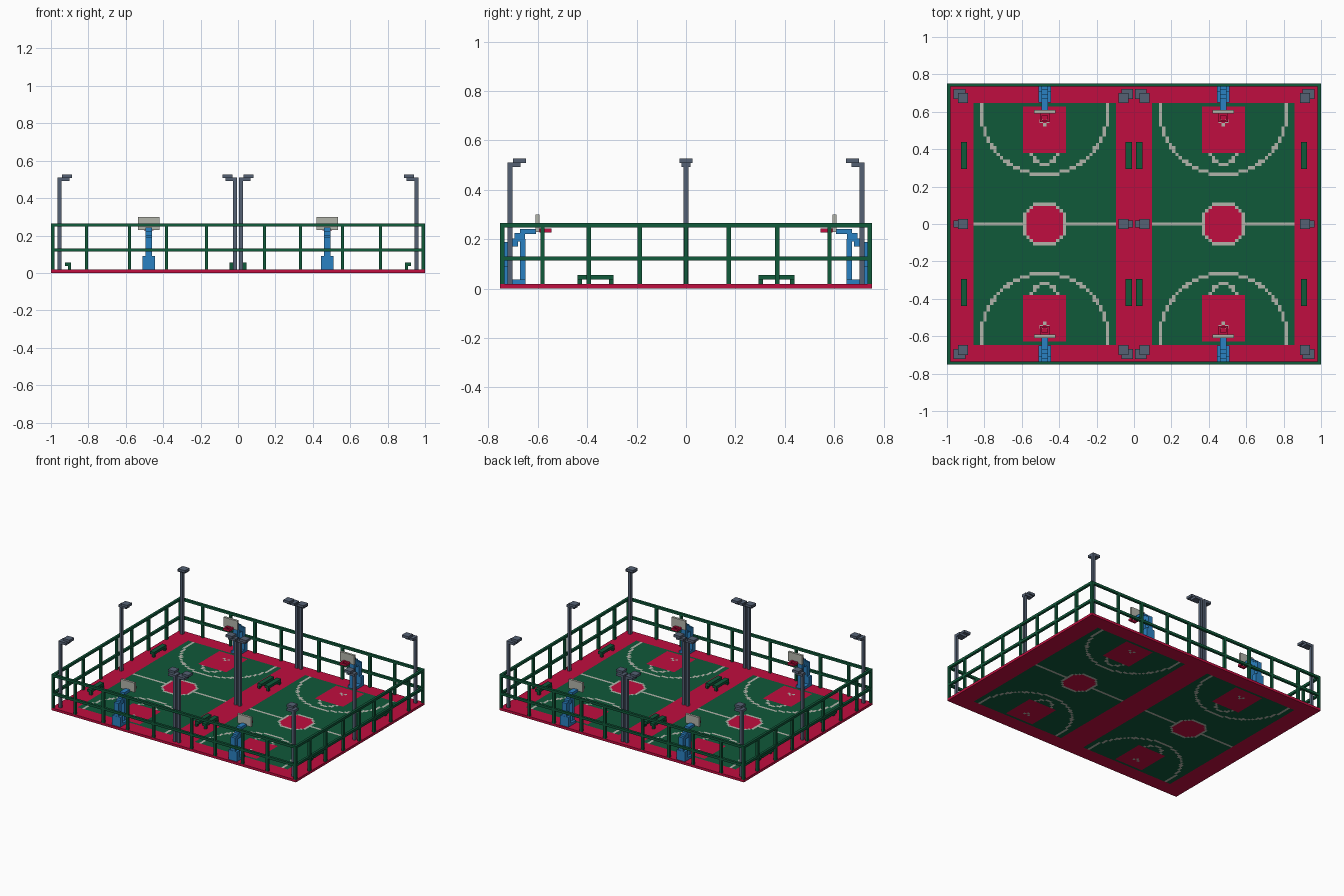
import bpy, bmesh
from math import hypot
from mathutils import Matrix

if "Cube" in bpy.data.objects:
    bpy.data.objects.remove(bpy.data.objects["Cube"], do_unlink=True)


def material(name, rgb):
    m = bpy.data.materials.new(name)
    m.use_nodes = True
    m.diffuse_color = (*rgb, 1)
    m.node_tree.nodes["Principled BSDF"].inputs["Base Color"].default_value = (*rgb, 1)
    return m


RED = material("court red", (0.53, 0.004, 0.05))
GREEN = material("court green", (0.005, 0.10, 0.042))
WHITE = material("line white", (0.45, 0.46, 0.41))
GREY = material("lamp grey", (0.09, 0.12, 0.175))
BLUE = material("hoop blue", (0.023, 0.22, 0.54))

COLS, ROWS = 113, 85
V = 2 / COLS                      # block size
HX, HY = 1.0, ROWS * V / 2        # half extents of the floor


def finish(name, bm, *mats):
    me = bpy.data.meshes.new(name)
    bm.to_mesh(me)
    bm.free()
    for m in mats:
        me.materials.append(m)
    ob = bpy.data.objects.new(name, me)
    bpy.context.scene.collection.objects.link(ob)
    return ob


def boxes(name, mat, parts):
    """One object from boxes given as ((x0, x1), (y0, y1), (z0, z1))."""
    bm = bmesh.new()
    for part in parts:
        mid = [(a + b) / 2 for a, b in part]
        size = [abs(b - a) for a, b in part]
        bmesh.ops.create_cube(bm, size=1, matrix=Matrix.Translation(mid) @ Matrix.Diagonal((*size, 1)))
    return finish(name, bm, mat)


def span(c, w=V):
    return (c - w / 2, c + w / 2)


# Floor markings: 0 red, 1 green, 2 white, in block units
def paint(x, y):
    dx, y = abs(abs(x) - 27), abs(y)
    if dx > 21 or y > 36:
        return 0
    centre = hypot(dx, y)
    if centre < 6.0:
        return 0
    if centre < 7.0 or y == 0:
        return 2
    if dx <= 1 and y == 30 + dx:
        return 2
    if dx <= 6 and 22 <= y <= 35:
        return 0
    if y < 22 and abs(hypot(dx, y - 21.7) - 3.7) < 0.5:
        return 2
    if y >= 32 and dx == 19:
        return 2
    if y < 34 and abs(hypot(dx, y - 34) - 19) < 0.5:
        return 2
    return 1


# Floor slab, painted through to the underside
bm = bmesh.new()
bmesh.ops.create_grid(bm, x_segments=COLS, y_segments=ROWS, size=1,
                      matrix=Matrix.Diagonal((HX, HY, 1, 1)))
top = bmesh.ops.extrude_face_region(bm, geom=bm.faces[:])["geom"]
bmesh.ops.translate(bm, vec=(0, 0, V), verts=[g for g in top if isinstance(g, bmesh.types.BMVert)])
bmesh.ops.recalc_face_normals(bm, faces=bm.faces[:])
for f in bm.faces:
    if abs(f.normal.z) > 0.5:
        c = f.calc_center_median() / V
        f.material_index = paint(round(c.x), round(c.y))
finish("court_floor", bm, RED, GREEN, WHITE)

# Fence: two rails and posts on each side
TOP = 0.265
rails = [span(TOP - V / 2), span(0.122)]
posts_x = [-HX + V / 2, -0.81, -0.58, -0.382, -0.168, 0.142, 0.334, 0.559, 0.762, HX - V / 2]
posts_y = [-0.581, -0.394, -0.187, 0, 0.173, 0.37, 0.581]
for s, name in ((-1, "front"), (1, "back")):
    y = span(s * (HY - V / 2))
    boxes(name + "_fence", GREEN, [((-HX, HX), y, r) for r in rails]
          + [(span(p), y, (V, TOP)) for p in posts_x])
for s, name in ((-1, "right"), (1, "left")):
    x = span(s * (HX - V / 2))
    boxes(name + "_fence", GREEN, [(x, (-HY + V, HY - V), r) for r in rails]
          + [(x, span(p), (V, TOP)) for p in posts_y])

# Lamps: heads lean towards the courts, diagonally in the corners
for s in (-1, 1):
    for place, px, d in (("outer", 0.954, -1), ("inner", 0.016, 1)):
        for row in (-1, 0, 1):
            py = row * 0.712

            def along_x(a, b):
                return (s * (px + d * a), s * (px + d * b))

            def along_y(a, b):
                return (py - row * a, py - row * b) if row else span(0, b - a)

            boxes(f"{place}_lamp", GREY, [
                (span(s * px, 0.02), span(py, 0.02), (V, 0.51)),
                (along_x(-0.01, 0.052), along_y(-0.01, 0.043) if row else span(0, 0.036), (0.492, 0.51)),
                (along_x(0.014, 0.067), along_y(0.012, 0.065), (0.508, 0.526)),
            ])

# Benches beside each court
for sx in (-1, 1):
    for sy in (-1, 1):
        for place, a, b, la, lb in (("outer", 0.892, 0.926, 0.892, 0.91),
                                    ("inner", 0.011, 0.046, 0.028, 0.046)):
            boxes(f"{place}_bench", GREEN,
                  [((sx * a, sx * b), (sy * 0.293, sy * 0.439), (0.037, 0.056))]
                  + [((sx * la, sx * lb), span(sy * y), (V, 0.04)) for y in (0.302, 0.43)])

# Hoops: stand, stepped arm, backboard and rim at both ends of each court
for cx in (-0.477, 0.477):
    for s in (-1, 1):
        def block(w, y0, y1, z0, z1, off=0):
            return (span(cx + off, w), (s * y0, s * y1), (z0, z1))

        boxes("hoop_stand", BLUE, [
            block(0.068, 0.65, 0.742, V, 0.036),
            block(0.068, 0.708, 0.742, V, 0.09),
            block(0.036, 0.708, 0.741, 0.09, 0.188),
            block(0.036, 0.65, 0.672, 0.036, 0.2),
            block(0.036, 0.68, 0.72, 0.17, 0.203),
            block(0.036, 0.652, 0.695, 0.19, 0.225),
            block(0.036, 0.608, 0.672, 0.222, 0.242),
        ])
        boxes("backboard", WHITE, [block(0.113, 0.592, 0.609, 0.23, 0.299)])
        boxes("hoop_rim", RED, [
            block(0.053, 0.545, 0.557, 0.228, 0.244),
            block(0.053, 0.58, 0.592, 0.228, 0.244),
            block(0.012, 0.557, 0.58, 0.228, 0.244, -0.0205),
            block(0.012, 0.557, 0.58, 0.228, 0.244, 0.0205),
        ])
